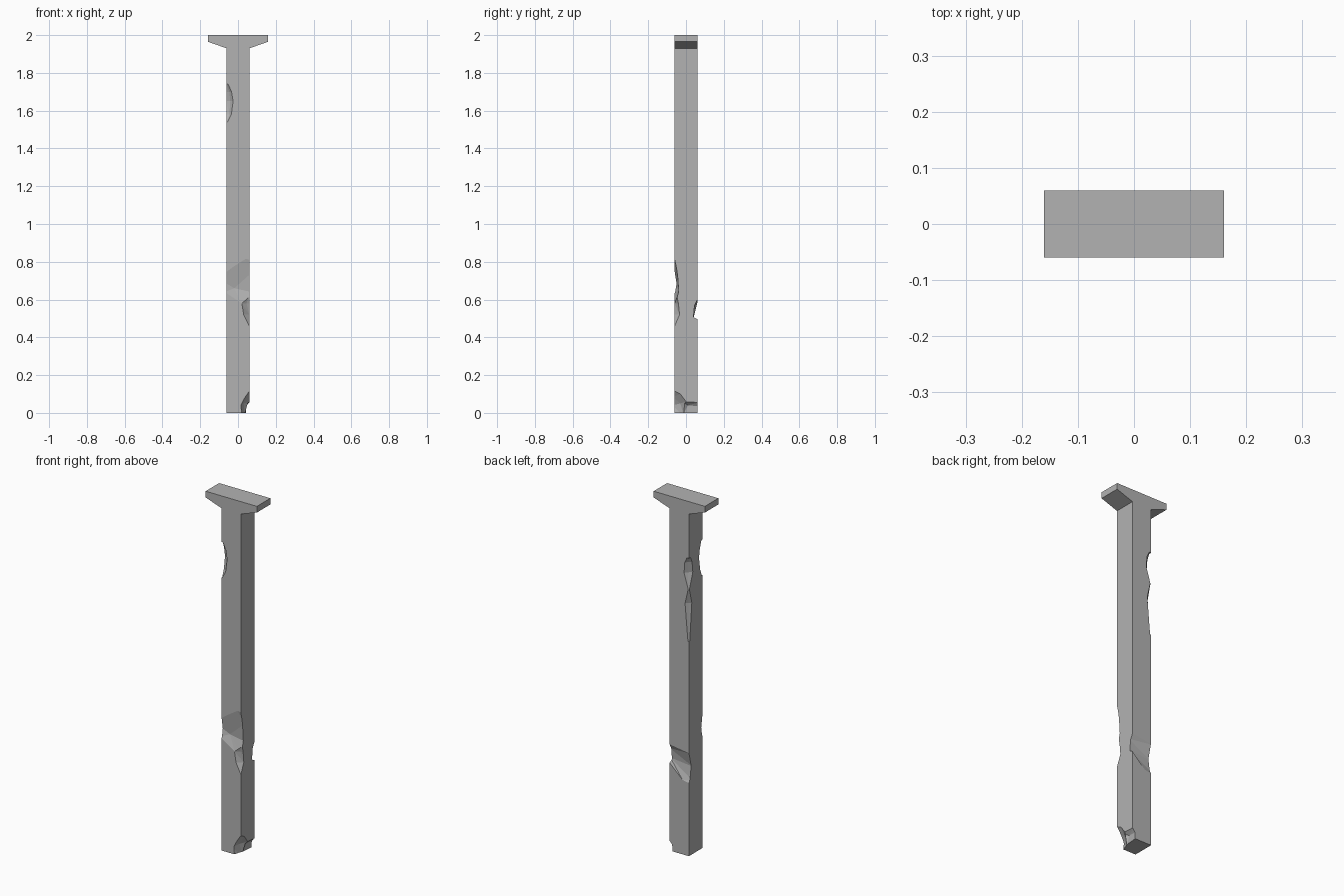
import bpy
import bmesh
from mathutils import Vector

cube = bpy.data.objects.get("Cube")
if cube:
    bpy.data.objects.remove(cube, do_unlink=True)

HALF = 0.06      # half the thickness of the post
PROUD = 0.07     # just outside the post
HEIGHT = 2.0

stone = bpy.data.materials.new("grey_stone")
stone.use_nodes = True
grey = (0.45, 0.45, 0.45, 1)
stone.diffuse_color = grey
stone.node_tree.nodes["Principled BSDF"].inputs["Base Color"].default_value = grey


def add_object(name, bm):
    bmesh.ops.recalc_face_normals(bm, faces=bm.faces)
    mesh = bpy.data.meshes.new(name)
    bm.to_mesh(mesh)
    bm.free()
    mesh.materials.append(stone)
    obj = bpy.data.objects.new(name, mesh)
    bpy.context.collection.objects.link(obj)
    return obj


def make_pillar():
    """Square post with a flared cap, extruded from its front profile."""
    side = [(HALF, 0), (HALF, 1.93), (0.16, 1.965), (0.16, HEIGHT)]
    outline = side + [(-x, z) for x, z in reversed(side)]
    bm = bmesh.new()
    face = bm.faces.new([bm.verts.new((x, -HALF, z)) for x, z in outline])
    ext = bmesh.ops.extrude_face_region(bm, geom=[face])
    moved = [v for v in ext["geom"] if isinstance(v, bmesh.types.BMVert)]
    bmesh.ops.translate(bm, verts=moved, vec=(0, 2 * HALF, 0))
    return add_object("pillar", bm)


def chip(target, name, points, outward):
    """Cut a faceted dent: the hull of the points swept out of the post."""
    bm = bmesh.new()
    for p in points:
        bm.verts.new(p)
        bm.verts.new(Vector(p) + Vector(outward) * 0.1)
    hull = bmesh.ops.convex_hull(bm, input=bm.verts)
    loose = set(hull["geom_interior"]) | set(hull["geom_unused"])
    bmesh.ops.delete(bm, geom=[v for v in loose if isinstance(v, bmesh.types.BMVert)],
                     context="VERTS")
    cutter = add_object(name, bm)
    cutter.hide_render = True
    mod = target.modifiers.new(name, "BOOLEAN")
    mod.operation = "DIFFERENCE"
    mod.solver = "EXACT"
    mod.object = cutter
    bpy.context.view_layer.objects.active = target
    bpy.ops.object.modifier_apply(modifier=mod.name)
    bpy.data.objects.remove(cutter, do_unlink=True)


def edge_chip(target, name, sx, sy, rings):
    """Dent on a vertical corner; each ring is height, reach in x, reach in y, depth."""
    points = []
    for z, rx, ry, depth in rings:
        points += [(sx * (HALF - rx), sy * HALF, z), (sx * HALF, sy * (HALF - ry), z),
                   (sx * (HALF - depth), sy * (HALF - depth), z)]
    chip(target, name, points, (sx, sy, 0))


pillar = make_pillar()

# Large dent across the front and the splinter below it
chip(pillar, "front_dent", [
    (-PROUD, -HALF, 0.74), (-0.03, -HALF, 0.77), (0.04, -HALF, 0.815),
    (PROUD, -HALF, 0.81), (PROUD, -HALF, 0.56), (0.02, -HALF, 0.58),
    (-PROUD, -HALF, 0.64), (-PROUD, -0.052, 0.69), (-0.02, -0.042, 0.66),
    (PROUD, -0.038, 0.64), (PROUD, -0.045, 0.74)], (0, -1, 0))
edge_chip(pillar, "front_splinter", 1, -1, [
    (0.46, 0, 0, 0), (0.52, 0.03, 0.026, 0.014), (0.58, 0.04, 0.02, 0.015),
    (0.63, 0.01, 0.01, 0.005)])

# Notch across the back
chip(pillar, "back_notch", [
    (PROUD, HALF, 0.60), (-PROUD, HALF, 0.58), (-PROUD, HALF, 0.41),
    (-0.02, HALF, 0.42), (PROUD, HALF, 0.505), (PROUD, 0.04, 0.515),
    (PROUD, 0.045, 0.57), (-PROUD, 0.04, 0.50), (-PROUD, 0.05, 0.43)], (0, 1, 0))

# Worn corners near the top
edge_chip(pillar, "upper_front_chip", -1, -1, [
    (1.54, 0.005, 0.005, 0.002), (1.58, 0.025, 0.02, 0.014), (1.65, 0.034, 0.03, 0.019),
    (1.70, 0.026, 0.022, 0.014), (1.74, 0.008, 0.008, 0.004)])
edge_chip(pillar, "upper_back_chip", -1, 1, [
    (1.50, 0.003, 0.003, 0.001), (1.59, 0.03, 0.035, 0.017),
    (1.65, 0.026, 0.028, 0.014), (1.68, 0.012, 0.014, 0.006)])
edge_chip(pillar, "long_back_chip", -1, 1, [
    (1.51, 0.003, 0.003, 0.001), (1.42, 0.024, 0.026, 0.013),
    (1.30, 0.012, 0.015, 0.007), (1.21, 0.006, 0.008, 0.003)])

# Broken foot along the left side
chip(pillar, "foot_corner_break", [
    (HALF, -PROUD, 0.12), (0.035, -PROUD, 0.085), (0.012, -PROUD, 0.04),
    (0.02, -PROUD, -0.02), (0.035, -0.01, -0.02), (0.03, -0.03, 0.05),
    (HALF, -0.03, 0.10), (HALF, 0, 0.06)], (1, 0, 0))
chip(pillar, "foot_edge_break", [
    (HALF, -0.02, 0.06), (HALF, PROUD, 0.055), (0.045, PROUD, 0.035),
    (0.042, PROUD, -0.02), (0.035, -0.02, -0.02), (0.04, 0.01, 0.04)], (1, 0, 0))
